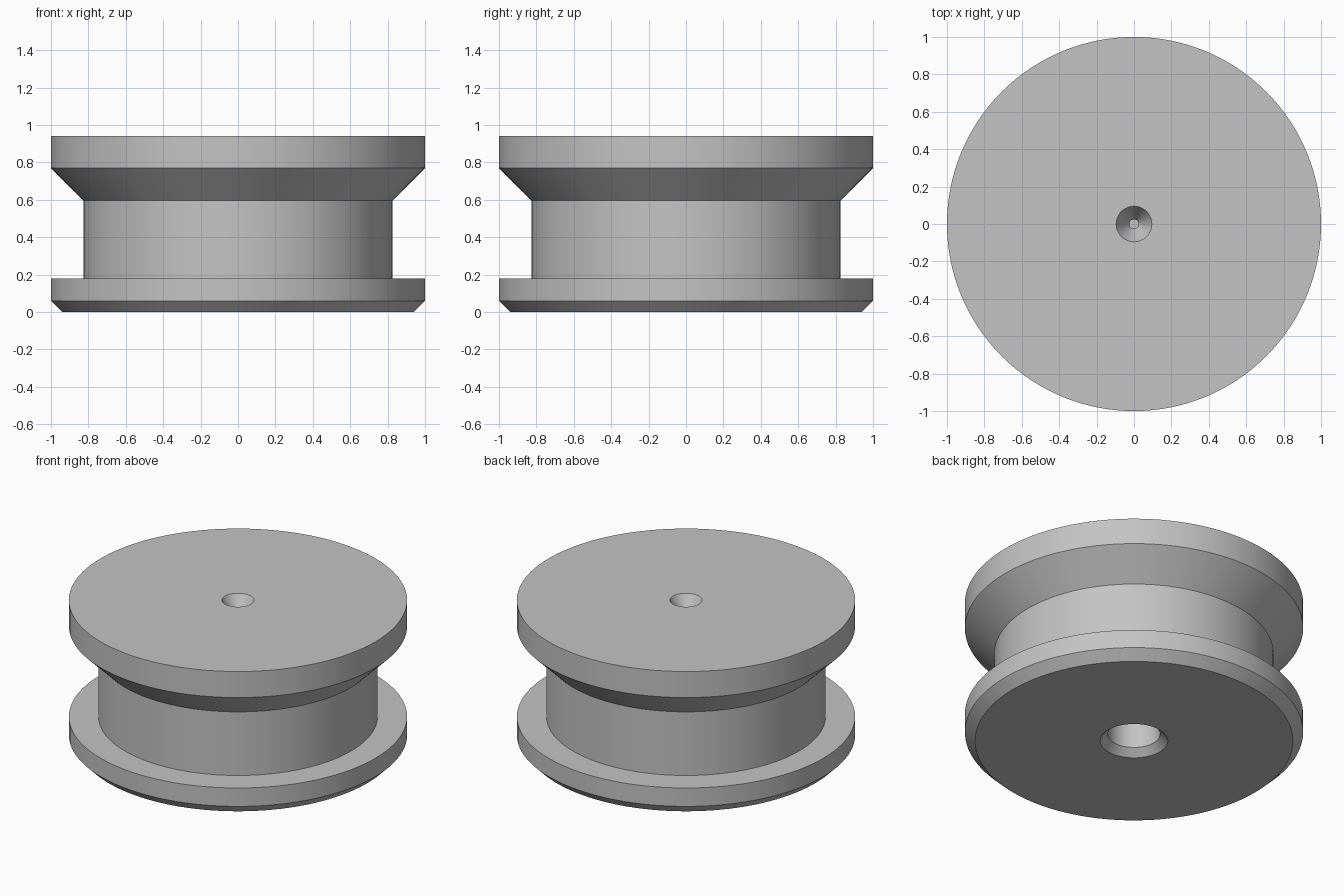
import bpy, bmesh, math

cube = bpy.data.objects.get("Cube")
if cube:
    bpy.data.objects.remove(cube, do_unlink=True)

steel = bpy.data.materials.new("grey_steel")
steel.use_nodes = True
colour = (0.55, 0.55, 0.55, 1)
steel.diffuse_color = colour
steel.node_tree.nodes["Principled BSDF"].inputs["Base Color"].default_value = colour

HEIGHT = 0.94
SEGMENTS = 128

# Half section (radius, height), from the end of the bottom bore round to the top centre hole
bottom_bore = [(0, 0.5), (0.155, 0.5), (0.155, 0.045), (0.2, 0)]
lower_flange = [(0.94, 0), (1, 0.06), (1, 0.18)]
groove = [(0.825, 0.18), (0.825, 0.595)]
upper_flange = [(1, 0.77), (1, HEIGHT)]
centre_hole = [(0.095, HEIGHT), (0.025, HEIGHT - 0.12),
               (0.025, HEIGHT - 0.17), (0, HEIGHT - 0.17)]
section = bottom_bore + lower_flange + groove + upper_flange + centre_hole

# Turn the section about the z axis
bm = bmesh.new()
verts = [bm.verts.new((r, 0, z)) for r, z in section]
edges = [bm.edges.new(pair) for pair in zip(verts, verts[1:])]
bmesh.ops.spin(bm, geom=verts + edges, cent=(0, 0, 0), axis=(0, 0, 1),
               angle=2 * math.pi, steps=SEGMENTS)
bmesh.ops.remove_doubles(bm, verts=bm.verts, dist=0.0005)
bmesh.ops.recalc_face_normals(bm, faces=bm.faces)
mesh = bpy.data.meshes.new("grooved_roller")
bm.to_mesh(mesh)
bm.free()
mesh.materials.append(steel)

roller = bpy.data.objects.new("grooved_roller", mesh)
bpy.context.collection.objects.link(roller)
bpy.ops.object.select_all(action="DESELECT")
roller.select_set(True)
bpy.context.view_layer.objects.active = roller
bpy.ops.object.shade_smooth_by_angle(angle=math.radians(25))
